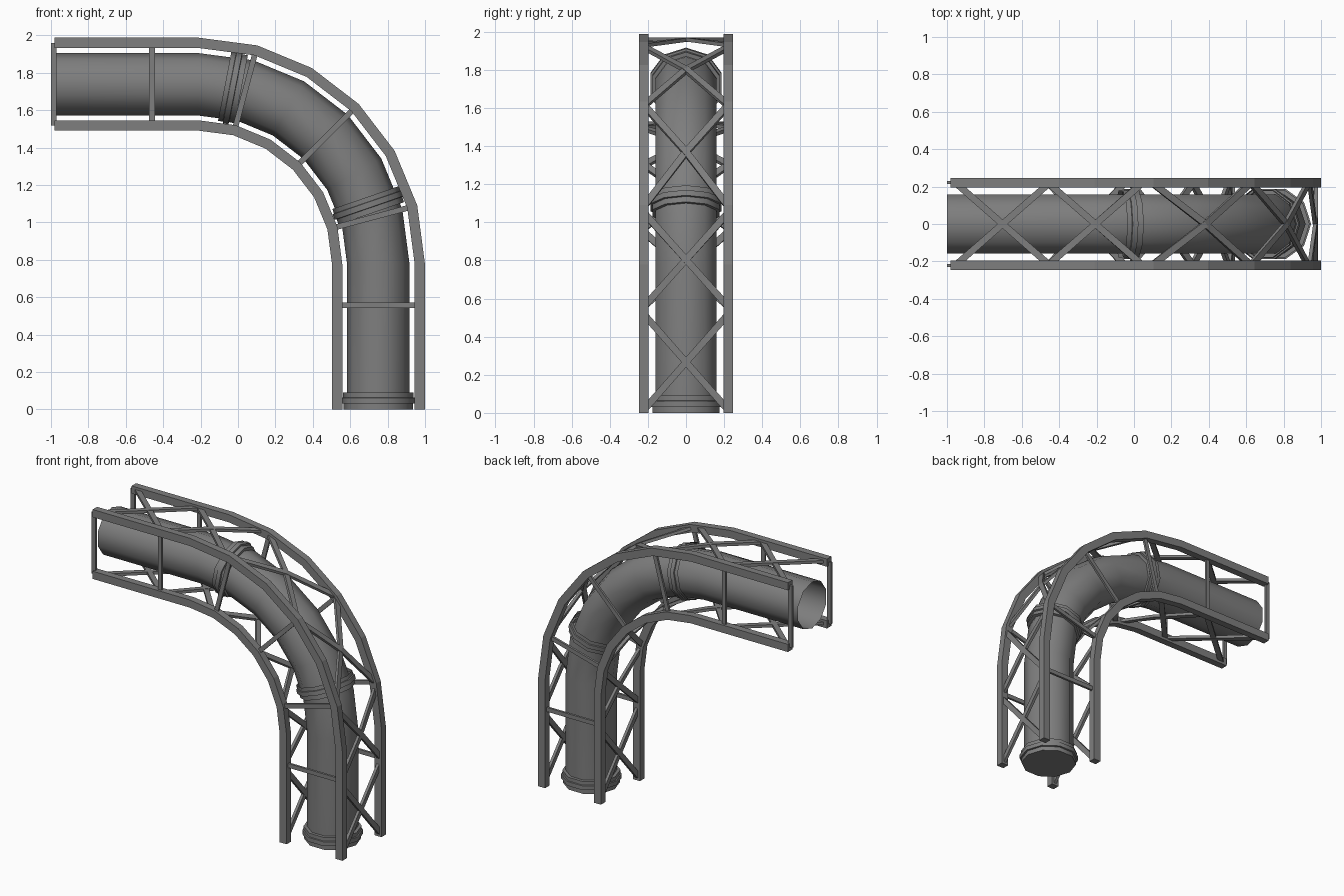
import bpy, bmesh
from math import sin, cos, pi, radians
from mathutils import Vector

if "Cube" in bpy.data.objects:
    bpy.data.objects.remove(bpy.data.objects["Cube"])

# The bend lies in the xz plane. Station t: below 0 = distance down the leg,
# 0..90 = angle round the bend, above 90 = distance along the top run (t - 90).
CX, CZ = -0.21, 0.7775
R_PIPE, R_OUT, R_IN, Y_RAIL = 0.96, 1.182, 0.74, 0.221
T0, T_RAIL, T_END = -CZ, 90.77, 90.79
KINKS = [0, 15, 30, 45, 60, 75, 90]

grey = bpy.data.materials.new("dark_grey")
grey.diffuse_color = (0.21, 0.21, 0.21, 1)
grey.use_nodes = True
grey.node_tree.nodes["Principled BSDF"].inputs["Base Color"].default_value = grey.diffuse_color


def radial(t):
    a = radians(min(max(t, 0), 90))
    return Vector((cos(a), 0, sin(a)))


def tangent(t):
    u = radial(t)
    return Vector((-u.z, 0, u.x))


def point(t, r, y=0.0):
    straight = t if t < 0 else max(t - 90, 0)
    return Vector((CX, y, CZ)) + radial(t) * r + tangent(t) * straight


def sweep(name, rings, smooth=False, open_end=False):
    """Skin a list of vertex rings and cap the ends."""
    bm = bmesh.new()
    loops = [[bm.verts.new(p) for p in ring] for ring in rings]
    n = len(loops[0])
    for a, b in zip(loops, loops[1:]):
        for i in range(n):
            j = (i + 1) % n
            bm.faces.new((a[i], a[j], b[j], b[i]))
    bm.faces.new(loops[0])
    end = bm.faces.new(loops[-1])
    bmesh.ops.recalc_face_normals(bm, faces=bm.faces)
    if open_end:
        bmesh.ops.delete(bm, geom=[end], context='FACES_ONLY')
    me = bpy.data.meshes.new(name)
    bm.to_mesh(me)
    bm.free()
    me.materials.append(grey)
    ob = bpy.data.objects.new(name, me)
    bpy.context.collection.objects.link(ob)
    if smooth:
        bpy.ops.object.select_all(action='DESELECT')
        ob.select_set(True)
        bpy.context.view_layer.objects.active = ob
        bpy.ops.object.shade_smooth_by_angle(angle=radians(40))
    return ob


def rect(p, u, v, w, h):
    return [p + u * w * a + v * h * b
            for a, b in ((-.5, -.5), (.5, -.5), (.5, .5), (-.5, .5))]


def circle(p, u, r, n=10):
    y = Vector((0, 1, 0))
    return [p + u * r * cos(2 * pi * i / n) + y * r * sin(2 * pi * i / n)
            for i in range(n)]


def stations(a, b):
    return [a] + [k for k in KINKS if a < k < b] + [b]


# Pipe, open at the top end
sweep("pipe", [circle(point(t, R_PIPE), radial(t), 0.167)
               for t in stations(T0 + 0.005, T_END)], True, True)

# Stepped collars round the pipe
PROFILE = [(0, .185), (.03, .185), (.032, .197), (.062, .197), (.064, .189), (.09, .189)]
for k, (t, shift) in enumerate(((T0, 0), (19, -.045), (79, -.045))):
    sweep(f"collar_{k}", [circle(point(t, R_PIPE) + tangent(t) * (d + shift), radial(t), r)
                          for d, r in PROFILE], True, k > 0)

# Four frame rails
Y = Vector((0, 1, 0))
for side in (-1, 1):
    for label, r in (("outer", R_OUT), ("inner", R_IN)):
        sweep(f"{label}_rail_{'front' if side < 0 else 'back'}",
              [rect(point(t, r, side * Y_RAIL), radial(t), Y, 0.055, 0.05)
               for t in stations(T0, T_RAIL)])

# Thin posts joining inner and outer rails on each side
for k, t in enumerate([-0.22, 15, 45, 75, 90.25, 90.775]):
    for side in (-1, 1):
        sweep(f"post_{k}_{'front' if side < 0 else 'back'}",
              [rect(point(t, r, side * Y_RAIL), tangent(t), Y, 0.03, 0.016)
               for r in (R_IN, R_OUT)])


# Crossed braces over the outer and inner rails, following the bend
def brace(name, a, b, r, side):
    ts = stations(a, b)
    flat = [point(t, r) for t in ts]
    run = [0]
    for p, q in zip(flat, flat[1:]):
        run.append(run[-1] + (q - p).length)
    rings = []
    for t, p, s in zip(ts, flat, run):
        y = side * Y_RAIL * (1 - 2 * s / run[-1])
        d = (tangent(t) * run[-1] - Y * side * 2 * Y_RAIL).normalized()
        rings.append(rect(p + Y * y, d.cross(radial(t)), radial(t), 0.036, 0.02))
    sweep(name, rings)


PANELS = [(T0 + .015, -.26), (-.22, 13.3), (15, 45), (45, 75), (77.5, 90.25), (90.24, 90.745)]
for k, (a, b) in enumerate(PANELS):
    for label, r in (("outer", R_OUT), ("inner", R_IN)):
        for side in (-1, 1):
            brace(f"{label}_brace_{k}_{'a' if side < 0 else 'b'}", a, b, r + side * 0.001, side)
